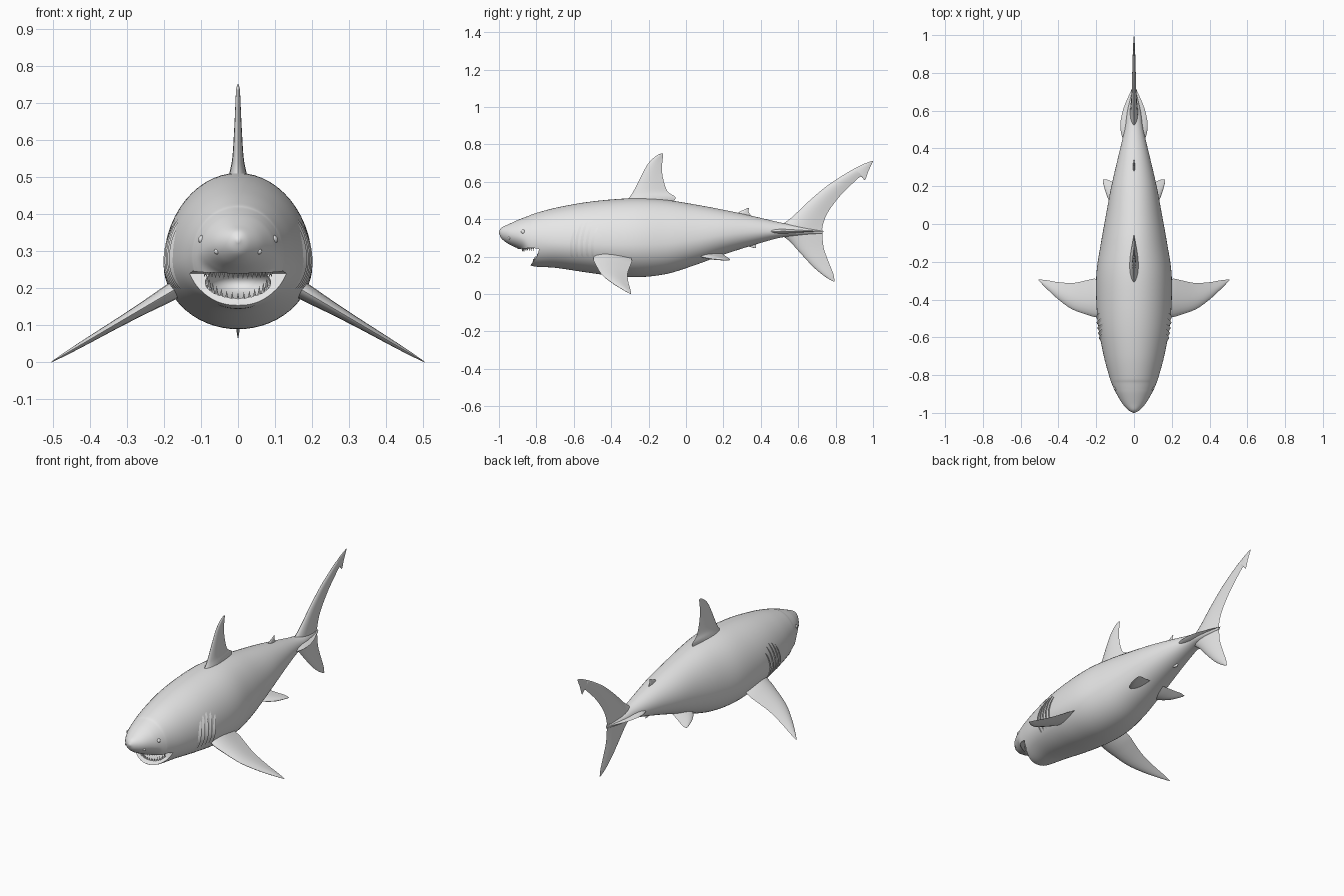
import bpy, bmesh
from math import sin, cos, pi, sqrt
from mathutils import Matrix, Vector

cube = bpy.data.objects.get("Cube")
if cube:
    bpy.data.objects.remove(cube, do_unlink=True)

skin = bpy.data.materials.new("pale_grey")
skin.use_nodes = True
skin.diffuse_color = (0.8, 0.8, 0.8, 1)
skin.node_tree.nodes["Principled BSDF"].inputs["Base Color"].default_value = (0.8, 0.8, 0.8, 1)


def finish(name, bm):
    """Turn a bmesh into an object with the skin material."""
    bmesh.ops.recalc_face_normals(bm, faces=bm.faces)
    mesh = bpy.data.meshes.new(name)
    bm.to_mesh(mesh)
    bm.free()
    mesh.materials.append(skin)
    obj = bpy.data.objects.new(name, mesh)
    bpy.context.collection.objects.link(obj)
    return obj


def smooth(obj):
    bpy.ops.object.select_all(action="DESELECT")
    obj.select_set(True)
    bpy.context.view_layer.objects.active = obj
    bpy.ops.object.shade_smooth_by_angle(angle=0.75)


def loft(name, rings):
    """Skin a list of closed rings and cap both ends."""
    bm = bmesh.new()
    loops = [[bm.verts.new(p) for p in ring] for ring in rings]
    count = len(loops[0])
    for a, b in zip(loops, loops[1:]):
        for i in range(count):
            j = (i + 1) % count
            bm.faces.new((a[i], a[j], b[j], b[i]))
    bm.faces.new(loops[0])
    bm.faces.new(loops[-1])
    return finish(name, bm)


def refine(rows, steps):
    """Smoothly interpolate between rows of numbers."""
    out = []
    last = len(rows) - 1
    for i in range(last):
        a, b, c, d = (rows[max(0, min(last, k))] for k in range(i - 1, i + 3))
        for s in range(steps):
            t = s / steps
            out.append([q + t * ((r - p) + t * ((2 * p - 5 * q + 4 * r - w)
                        + t * (3 * (q - r) + w - p))) / 2
                        for p, q, r, w in zip(a, b, c, d)])
    out.append(list(rows[-1]))
    return out


# Body stations: y, half width, height of widest point, top, bottom
stations = refine([
    (-1.0, .005, .33, .335, .325),
    (-.985, .03, .325, .355, .295),
    (-.95, .062, .32, .372, .268),
    (-.9, .092, .31, .395, .243),
    (-.87, .107, .30, .407, .222),
    (-.84, .12, .29, .418, .165),
    (-.81, .13, .285, .43, .147),
    (-.7, .16, .275, .46, .14),
    (-.55, .188, .27, .488, .118),
    (-.4, .2, .265, .505, .098),
    (-.25, .198, .265, .512, .09),
    (-.1, .175, .27, .502, .108),
    (.05, .148, .29, .478, .155),
    (.2, .12, .315, .45, .21),
    (.35, .085, .33, .418, .258),
    (.5, .05, .335, .383, .3),
    (.6, .036, .333, .365, .31),
    (.73, .004, .33, .336, .324)], 6)


def body_ring(y, w, mid, top, bottom, count=56):
    ring = []
    for i in range(count):
        a = 2 * pi * i / count
        h = top - mid if sin(a) > 0 else mid - bottom
        ring.append((w * cos(a), y, mid + h * sin(a)))
    return ring


def body_x(y, z):
    """Half width of the body at a given length and height."""
    y0, w, mid, top, bottom = min(stations, key=lambda r: abs(r[0] - y))
    i = [r[0] for r in stations].index(y0)
    other = stations[min(i + 1, len(stations) - 1) if y > y0 else max(i - 1, 0)]
    f = (y - y0) / (other[0] - y0) if other[0] != y0 else 0
    w, mid, top, bottom = (p + f * (q - p) for p, q in
                           zip((w, mid, top, bottom), other[1:]))
    h = top - mid if z > mid else mid - bottom
    return w * sqrt(max(0, 1 - ((z - mid) / h) ** 2))


body = loft("body", [body_ring(*row) for row in stations])

# Open mouth: a wedge between the jaws, then a rounded cavity
wedge = [(-1.1, .238), (-.9, .24), (-.82, .247), (-.785, .24),
         (-.795, .205), (-.825, .162), (-.86, .12), (-1.1, .1)]
gap = loft("mouth_gap_cutter", [[(x, y, z) for y, z in wedge] for x in (-.3, .3)])
bm = bmesh.new()
bmesh.ops.create_uvsphere(bm, u_segments=32, v_segments=16, radius=1,
                          matrix=Matrix.Translation((0, -.77, .215)) @ Matrix.Diagonal((.09, .13, .045, 1)))
cavity = finish("mouth_cavity_cutter", bm)
for cutter in (gap, cavity):
    mod = body.modifiers.new("mouth", "BOOLEAN")
    mod.operation = "DIFFERENCE"
    mod.solver = "EXACT"
    mod.object = cutter
    bpy.context.view_layer.objects.active = body
    bpy.ops.object.modifier_apply(modifier=mod.name)
    bpy.data.objects.remove(cutter, do_unlink=True)
smooth(body)


def fin(name, rows, place):
    """Rows: leading chord, leading span, trailing chord, trailing span, half thickness."""
    rings = []
    n = 10
    for lc, ls, tc, ts, th in refine(rows, 5):
        ring = []
        for k in range(2 * n):
            c = (1 - cos(pi * k / n)) / 2
            side = 1 if k < n else -1
            off = side * max(th, .0008) * sin(pi * c ** .65)
            ring.append(place(lc + c * (tc - lc), ls + c * (ts - ls), off))
        rings.append(ring)
    smooth(loft(name, rings))


def upright(c, s, o):
    return (o, c, s)


# Fins on the centre line
fin("dorsal_fin", [
    (-.35, .46, -.11, .46, .035), (-.30, .52, -.055, .512, .022),
    (-.275, .56, -.10, .55, .015), (-.235, .64, -.125, .63, .01),
    (-.20, .70, -.127, .70, .007), (-.16, .738, -.122, .738, .005),
    (-.13, .752, -.122, .75, .001)], upright)
fin("second_dorsal_fin", [
    (.25, .40, .33, .40, .01), (.28, .435, .345, .418, .006),
    (.315, .452, .335, .44, .004), (.332, .461, .337, .46, .001)], upright)
fin("anal_fin", [
    (.26, .29, .36, .29, .01), (.30, .262, .37, .272, .006),
    (.34, .252, .375, .257, .004), (.367, .245, .373, .245, .001)], upright)
fin("tail_upper_lobe", [
    (.48, .35, .73, .32, .024), (.56, .405, .73, .36, .018),
    (.65, .49, .755, .43, .013), (.75, .575, .82, .52, .01),
    (.84, .635, .895, .595, .008), (.90, .67, .935, .627, .006),
    (.912, .676, .957, .609, .005), (.95, .695, .975, .655, .004),
    (.996, .712, 1.0, .71, .001)], upright)
fin("tail_lower_lobe", [
    (.48, .335, .73, .345, .024), (.55, .285, .73, .30, .018),
    (.61, .22, .738, .24, .013), (.68, .145, .765, .165, .009),
    (.74, .095, .787, .11, .006), (.788, .066, .795, .068, .001)], upright)

# Paired parts on each side
for side, label in ((1, "left"), (-1, "right")):
    fin(label + "_pectoral_fin", [
        (-.49, .10, -.31, .10, .034), (-.495, .19, -.29, .20, .026),
        (-.48, .25, -.298, .25, .02), (-.45, .33, -.312, .32, .014),
        (-.40, .40, -.308, .40, .01), (-.345, .46, -.298, .46, .006),
        (-.30, .504, -.293, .505, .001)],
        lambda c, s, o: (side * s, c, .18 - .588 * (s - .2) + o))
    fin(label + "_pelvic_fin", [
        (.05, .04, .19, .04, .014), (.08, .10, .215, .10, .01),
        (.14, .14, .234, .14, .007), (.22, .165, .235, .165, .001)],
        lambda c, s, o: (side * s, c, .215 - .3 * (s - .05) + o))
    fin(label + "_tail_keel", [
        (.36, 0, .74, 0, .02), (.42, .045, .64, .045, .012),
        (.46, .062, .59, .062, .007), (.50, .072, .54, .072, .001)],
        lambda c, s, o: (side * s, c, .335 + o))

    # Gill flaps with raised rear edges
    for i in range(5):
        rings = []
        for k in range(17):
            t = k / 16
            swell = sin(pi * t) ** .5
            z = .195 + t * (.165 + .03 * sin(pi * i / 4))
            y = -.605 + .028 * i + .025 * t - .012 * sin(pi * t)
            front = y - .018
            rings.append([(side * (body_x(front, z) - .002), front, z),
                          (side * (body_x(y, z) + .008 * swell - .001), y, z),
                          (side * (body_x(y, z) - .012), y, z)])
        smooth(loft(f"{label}_gill_{i + 1}", rings))

    # Eyes and nostrils
    for part, y, z, r in (("eye", -.87, .332, .012), ("nostril", -.945, .3, .008)):
        bm = bmesh.new()
        centre = (side * (body_x(y, z) - r * .55), y, z)
        bmesh.ops.create_uvsphere(bm, u_segments=16, v_segments=10, radius=r,
                                  matrix=Matrix.Translation(centre))
        smooth(finish(f"{label}_{part}", bm))


def tooth_row(name, count, height, radius, spot, flip):
    bm = bmesh.new()
    for i in range(count):
        t = -1.25 + 2.5 * i / (count - 1)
        turn = Matrix.Rotation(pi if flip else 0, 4, "X")
        bmesh.ops.create_cone(bm, cap_ends=True, segments=8, radius1=radius, radius2=0,
                              depth=height, matrix=Matrix.Translation(Vector(spot(t))) @ turn)
    smooth(finish(name, bm))


# Teeth along both jaws
tooth_row("lower_teeth", 15, .03, .006, lambda t: (
    .088 * sin(t), -.82 + .8 * (.075 - .07 * cos(t)), .245 - .07 * cos(t)), False)
tooth_row("upper_teeth", 19, .022, .006, lambda t: (
    .095 * sin(t), -.79 - .085 * cos(t), .243 - .006 * cos(t)), True)
